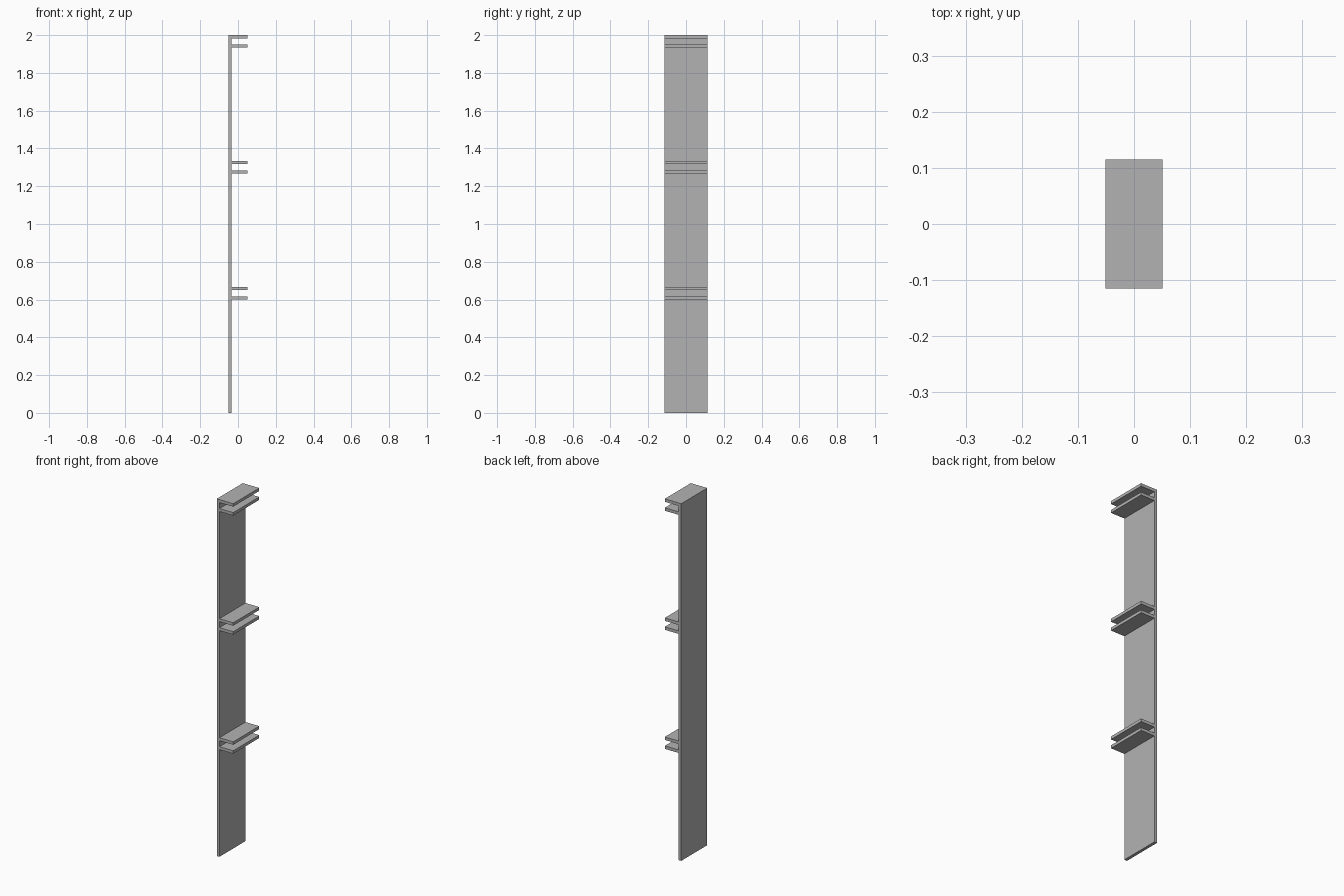
import bpy
import bmesh

cube = bpy.data.objects.get("Cube")
if cube:
    bpy.data.objects.remove(cube, do_unlink=True)

# Overall sizes
HEIGHT = 2.0
HALF_X = 0.051
HALF_Y = 0.115
THICK = 0.0167
PITCH = 0.05
INNER_X = THICK - HALF_X

grey = bpy.data.materials.new("plain grey")
grey.use_nodes = True
colour = (0.45, 0.45, 0.45, 1.0)
grey.diffuse_color = colour
grey.node_tree.nodes["Principled BSDF"].inputs["Base Color"].default_value = colour

# Comb profile: upright panel with three pairs of flanges, topmost flush
profile = [(INNER_X, 0), (-HALF_X, 0), (-HALF_X, HEIGHT)]
for level in (3, 2, 1):
    pair_top = HEIGHT * level / 3
    for top in (pair_top, pair_top - PITCH):
        if top < HEIGHT:
            profile.append((INNER_X, top))
        profile += [(HALF_X, top), (HALF_X, top - THICK), (INNER_X, top - THICK)]

# Extrude the profile through the depth
bm = bmesh.new()
face = bm.faces.new([bm.verts.new((x, -HALF_Y, z)) for x, z in profile])
result = bmesh.ops.extrude_face_region(bm, geom=[face], use_keep_orig=True)
moved = [v for v in result["geom"] if isinstance(v, bmesh.types.BMVert)]
bmesh.ops.translate(bm, verts=moved, vec=(0, 2 * HALF_Y, 0))
bmesh.ops.recalc_face_normals(bm, faces=bm.faces)

mesh = bpy.data.meshes.new("flanged_panel")
bm.to_mesh(mesh)
bm.free()
mesh.materials.append(grey)
panel = bpy.data.objects.new("flanged_panel", mesh)
bpy.context.collection.objects.link(panel)
